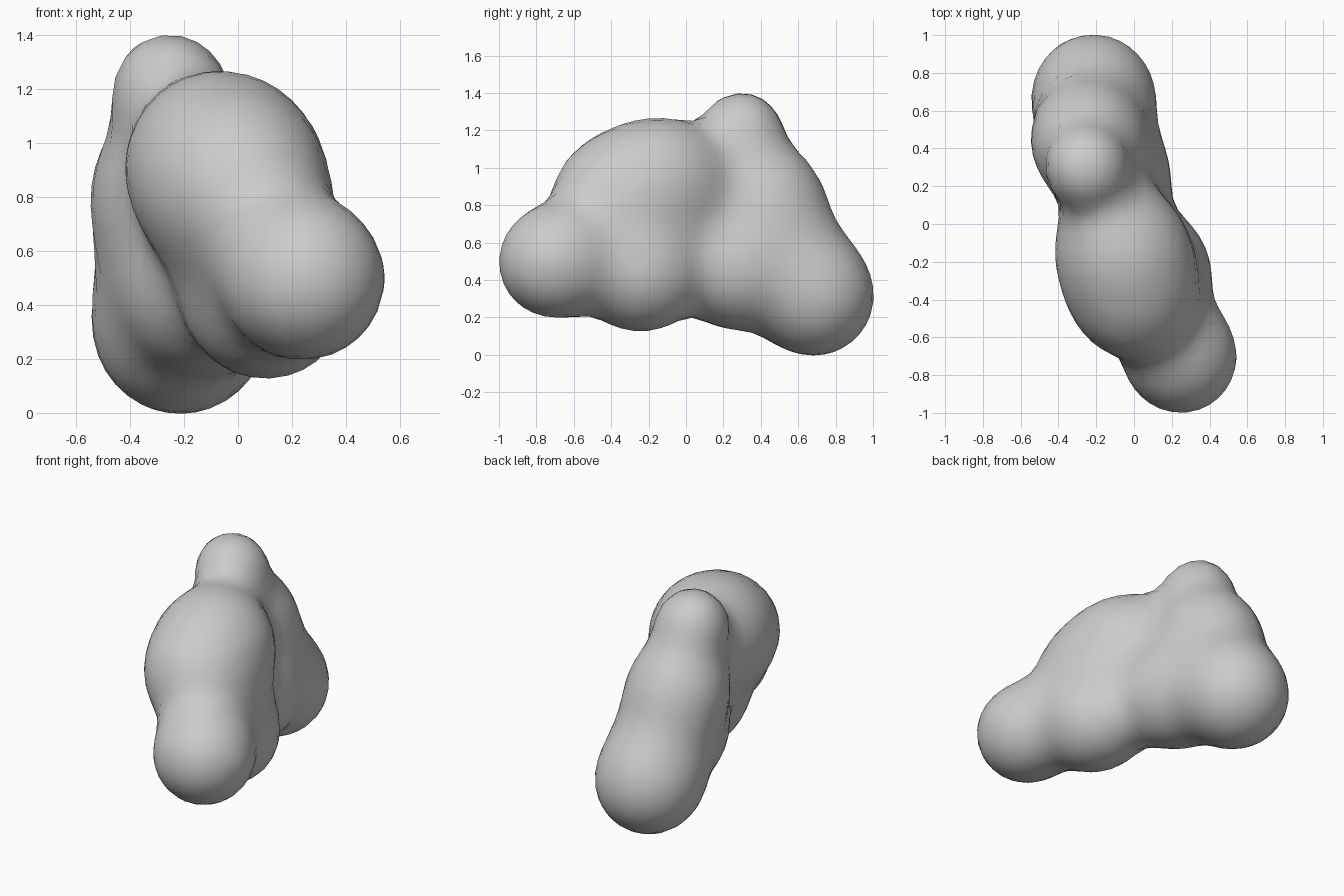
import bpy, bmesh, math
from mathutils import Vector, Matrix

if "Cube" in bpy.data.objects:
    bpy.data.objects.remove(bpy.data.objects["Cube"])

# Blobs that melt together: centre, radius
BLOBS = [
    ((0.25, -0.71, 0.495), 0.288),  # front foot
    ((-0.005, -0.39, 0.84), 0.295), # big dome, front half
    ((-0.065, -0.14, 0.92), 0.325), # big dome, rear half
    ((0.105, -0.24, 0.415), 0.28),  # lower middle
    ((-0.11, 0.25, 0.44), 0.275),   # lower rear middle
    ((-0.215, 0.69, 0.31), 0.308),  # back foot
    ((-0.24, 0.56, 0.56), 0.18),    # bridge between back foot and shoulder
    ((-0.245, 0.44, 0.82), 0.275),  # rear shoulder
    ((-0.255, 0.30, 1.205), 0.188), # top knob
]
BLOBS = [(Vector(c), r) for c, r in BLOBS]
BLEND = 0.10


def field(p):
    """Smoothly blended distance to all blobs, with its gradient."""
    total, grad = 0.0, Vector()
    for c, r in BLOBS:
        d = p - c
        w = math.exp(-(d.length - r) / BLEND)
        total += w
        grad += d.normalized() * w
    return -BLEND * math.log(total), grad / total


# Overlapping spheres, slightly swollen, fused into one skin
bm = bmesh.new()
for c, r in BLOBS:
    bmesh.ops.create_icosphere(bm, subdivisions=4, radius=r + 0.03,
                               matrix=Matrix.Translation(c))
raw = bpy.data.meshes.new("blob_spheres")
bm.to_mesh(raw)
bm.free()
body = bpy.data.objects.new("blob_body", raw)
bpy.context.collection.objects.link(body)
fuse = body.modifiers.new("fuse", 'REMESH')
fuse.mode = 'VOXEL'
fuse.voxel_size = 0.08
skin = bpy.data.meshes.new_from_object(
    body.evaluated_get(bpy.context.evaluated_depsgraph_get()))
body.modifiers.clear()
body.data = skin
bpy.data.meshes.remove(raw)

# Relax the skin and pull it onto the blended surface, in turns
bm = bmesh.new()
bm.from_mesh(skin)
for _ in range(10):
    bmesh.ops.smooth_vert(bm, verts=bm.verts, factor=0.5,
                          use_axis_x=True, use_axis_y=True, use_axis_z=True)
    for v in bm.verts:
        for _ in range(5):
            f, g = field(v.co)
            v.co -= g * f
for face in bm.faces:
    face.smooth = True
bm.normal_update()
bm.to_mesh(skin)
bm.free()
skin.update()
